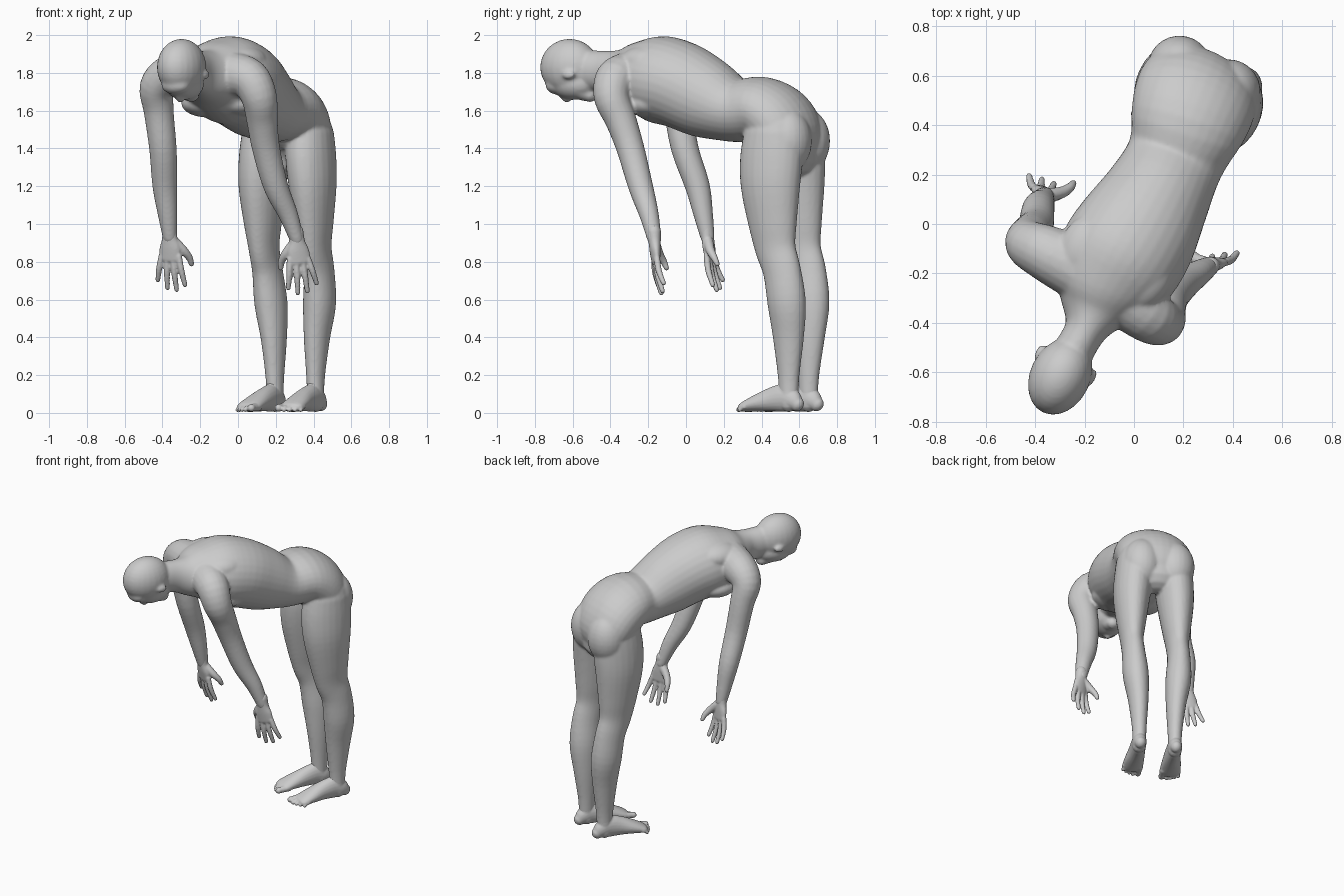
import bpy, bmesh, math
from mathutils import Vector

# Body frame: u = figure's left, f = forward, z = up; turned into world space here
def world(p):
    return Vector((0.9 * p[0] - 0.436 * p[1], -0.436 * p[0] - 0.9 * p[1], p[2]))


def spline(st, steps=4):
    out = []
    for i in range(len(st) - 1):
        p0, p1, p2, p3 = (st[max(0, min(len(st) - 1, i + k))] for k in (-1, 0, 1, 2))
        for s in range(steps):
            t = s / steps
            out.append([0.5 * (2 * b + (c - a) * t + (2 * a - 5 * b + 4 * c - d) * t * t
                        + (3 * b - a - 3 * c + d) * t ** 3) for a, b, c, d in zip(p0, p1, p2, p3)])
    return out + [list(st[-1])]


def loft(bm, stations, side=(1, 0, 0), n=20):
    """Round-ended limb through (u, f, z, half width, half depth) stations."""
    st = spline(stations)
    pts = [Vector(s[:3]) for s in st]
    rings = []
    for i, s in enumerate(st):
        t = (pts[min(i + 1, len(st) - 1)] - pts[max(i - 1, 0)]).normalized()
        w = Vector(side)
        w = (w - w.dot(t) * t).normalized()
        d = t.cross(w)
        rings.append((pts[i], w, d, t, s[3], s[4]))

    def cap(r, sign):
        c, w, d, t, a, b = r
        return [(c + t * sign * min(a, b) * math.sin(k), w, d, t, a * math.cos(k), b * math.cos(k))
                for k in (0.5, 1.0, 1.4)]
    rings = cap(rings[0], -1)[::-1] + rings + cap(rings[-1], 1)
    loops = [[bm.verts.new(world(c + w * a * math.cos(2 * math.pi * k / n) + d * b * math.sin(2 * math.pi * k / n)))
              for k in range(n)] for c, w, d, t, a, b in rings]
    for A, B in zip(loops, loops[1:]):
        for k in range(n):
            bm.faces.new((A[k], A[(k + 1) % n], B[(k + 1) % n], B[k]))
    bm.faces.new(loops[0])
    bm.faces.new(loops[-1])


def ball(bm, c, r):
    new = bmesh.ops.create_uvsphere(bm, u_segments=24, v_segments=16, radius=1)['verts']
    for v in new:
        v.co = world([c[i] + v.co[i] * r[i] for i in range(3)])


def finish(bm, name, voxel, smooth):
    bmesh.ops.recalc_face_normals(bm, faces=bm.faces)
    me = bpy.data.meshes.new(name)
    bm.to_mesh(me)
    bm.free()
    ob = bpy.data.objects.new(name, me)
    bpy.context.collection.objects.link(ob)
    m = ob.modifiers.new("fuse", 'REMESH')
    m.mode = 'VOXEL'
    m.voxel_size = voxel
    m.use_smooth_shade = True
    m = ob.modifiers.new("soften", 'SMOOTH')
    m.factor = 0.5
    m.iterations = smooth
    return ob


body = bmesh.new()

# Torso: pelvis, waist, rib cage, neck
loft(body, [
    (0, -.63, 1.37, .19, .12), (0, -.61, 1.46, .24, .165), (.005, -.55, 1.55, .25, .18),
    (.02, -.45, 1.605, .235, .175), (.035, -.31, 1.603, .2, .17), (.035, -.15, 1.66, .218, .212),
    (.025, .02, 1.735, .25, .23), (.01, .16, 1.768, .255, .23), (0, .28, 1.785, .22, .185),
    (.005, .38, 1.79, .15, .14), (.01, .47, 1.805, .088, .112), (.005, .56, 1.815, .082, .105),
    (0, .63, 1.82, .08, .10)], n=32)

# Head: cranium, face, jaw, brow, nose
ball(body, (0, .685, 1.83), (.122, .163, .15))
ball(body, (0, .655, 1.745), (.098, .135, .088))
loft(body, [(0, .64, 1.74, .09, .07), (0, .60, 1.705, .07, .055), (0, .565, 1.685, .045, .04)])
ball(body, (0, .755, 1.735), (.08, .06, .05))
loft(body, [(0, .735, 1.69, .014, .02), (0, .70, 1.665, .022, .024)])

for s in (1, -1):
    # Ears
    ball(body, (s * .117, .635, 1.79), (.016, .036, .024))
    # Buttocks, chest, shoulder blades
    ball(body, (s * .11, -.65, 1.44), (.13, .13, .17))
    ball(body, (s * .11, .16, 1.64), (.13, .14, .075))
    ball(body, (s * .12, .17, 1.86), (.12, .15, .085))
    # Legs
    loft(body, [(.013 + s * u, f, z, a, b) for u, f, z, a, b in (
        (.12, -.668, .08, .043, .052), (.12, -.668, .20, .048, .06), (.127, -.67, .40, .066, .086),
        (.143, -.668, .58, .083, .106), (.152, -.645, .75, .074, .106), (.153, -.607, .87, .072, .115),
        (.152, -.59, 1.0, .09, .136), (.148, -.575, 1.2, .116, .166), (.137, -.575, 1.35, .124, .174),
        (.13, -.58, 1.48, .118, .16))], n=24)

# Arms, each hanging a little differently
arms = {
    "left": [(.12, .29, 1.79, .12), (.22, .31, 1.765, .108), (.272, .305, 1.67, .095), (.265, .255, 1.55, .083),
             (.262, .20, 1.40, .074), (.285, .129, 1.2, .066), (.325, .06, 1.05, .052), (.353, .015, .92, .038)],
    "right": [(-.12, .26, 1.80, .13), (-.27, .26, 1.785, .113), (-.35, .257, 1.72, .096), (-.36, .22, 1.6, .08),
              (-.355, .179, 1.40, .073), (-.375, .114, 1.2, .066), (-.375, .08, 1.05, .052), (-.375, .055, .93, .038)]}
for path in arms.values():
    loft(body, [(*p, p[3]) for p in path], side=(0, 1, 0))
finish(body, "body", .009, 7)

# Hands: spread points towards the thumb, palm faces backwards
def hand(name, wrist, down, spread):
    w, d, s = Vector(wrist), Vector(down).normalized(), Vector(spread).normalized()
    palm = d.cross(s).normalized()
    if palm.y > 0:
        palm = -palm
    at = lambda x, y, p=0: w + s * x * 1.15 + d * y * 1.05 + palm * p
    bm = bmesh.new()
    loft(bm, [(*at(0, -.04), .04, .038), (*at(0, .01), .042, .032), (*at(0, .06), .058, .028),
              (*at(-.003, .115), .06, .021)], side=s)
    for x, tip, ln in ((.042, .062, .25), (.014, .02, .275), (-.014, -.025, .265), (-.042, -.072, .225)):
        loft(bm, [(*at(x, .10), .017, .017), (*at((x + tip) / 2, (.10 + ln) / 2, .003), .0165, .0165),
                  (*at(tip, ln, .022), .013, .013)], side=s, n=12)
    loft(bm, [(*at(.02, .03, .01), .028, .026), (*at(.055, .075, .03), .024, .024),
              (*at(.075, .115, .055), .019, .019), (*at(.08, .15, .07), .014, .014)], side=s, n=12)
    finish(bm, name, .006, 3)


hand("left_hand", (.353, .015, .92), (.07, -.10, -.95), (-.82, .57, 0))
hand("right_hand", (-.375, .055, .935), (-.03, -.12, -.95), (1, -.08, 0))

# Feet with toes, both turned slightly to the figure's right
for s, name in ((1, "left_foot"), (-1, "right_foot")):
    bm = bmesh.new()
    place = lambda u, f, z, a, b: (.012 + s * u - .09 * (f + .66), f, z, a, b)
    loft(bm, [place(*p) for p in (
        (.12, -.72, .046, .036, .04), (.12, -.69, .066, .045, .06), (.12, -.64, .08, .048, .074),
        (.12, -.56, .07, .055, .063), (.124, -.48, .052, .065, .046), (.126, -.42, .036, .069, .032),
        (.126, -.405, .032, .066, .027))])
    for u, tip, r in ((.08, -.345, .023), (.113, -.345, .0145), (.139, -.355, .0135), (.163, -.37, .013), (.186, -.388, .012)):
        loft(bm, [place(u, -.43, .032, r, r), place(u, tip - .03, .028, r * .85, r * .9),
                  place(u, tip - .012, r + .003, r * .95, r * .9)], n=12)
    # Ankle
    loft(bm, [place(.12, -.668, .05, .045, .05), place(.12, -.668, .16, .043, .054)])
    finish(bm, name, .006, 3)
